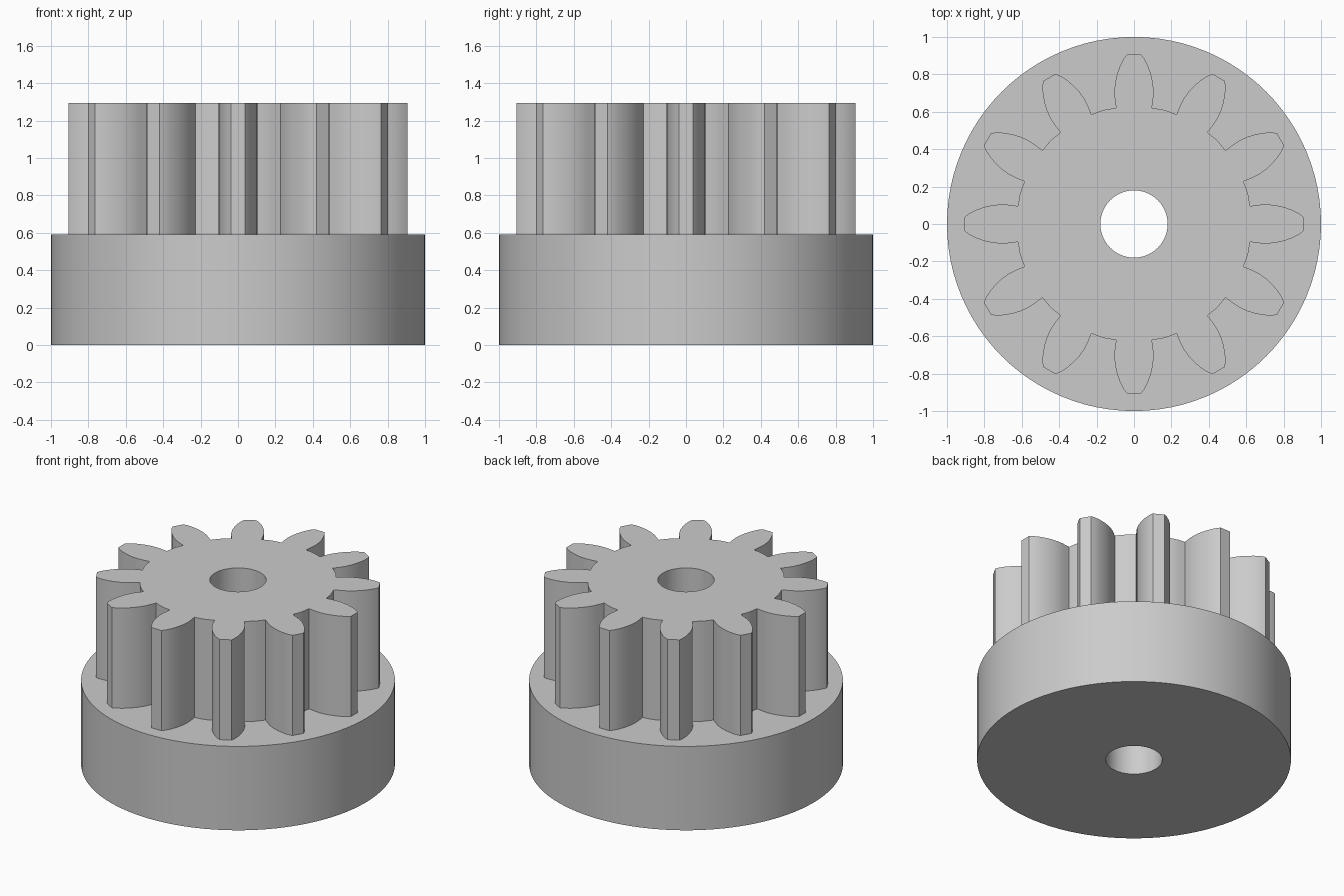
import bpy, bmesh
from math import cos, sin, pi, tau, radians
from mathutils import Matrix, Vector

TEETH = 12
COLLAR_R, BORE_R = 1.0, 0.18
COLLAR_TOP, GEAR_TOP = 0.59, 1.295

cube = bpy.data.objects.get("Cube")
if cube:
    bpy.data.objects.remove(cube, do_unlink=True)

grey = bpy.data.materials.new("plain_grey")
grey.use_nodes = True
grey.diffuse_color = (0.6, 0.6, 0.6, 1)
grey.node_tree.nodes["Principled BSDF"].inputs["Base Color"].default_value = (0.6, 0.6, 0.6, 1)


def circle(radius, count):
    return [Vector((radius * cos(tau * i / count), radius * sin(tau * i / count)))
            for i in range(count)]


def gear_outline():
    # Half of one tooth, root to tip, pointing along +y
    flank = [(0.096, 0.62), (0.099, 0.645), (0.103, 0.675), (0.105, 0.71),
             (0.101, 0.755), (0.091, 0.80), (0.075, 0.845), (0.056, 0.882), (0.038, 0.905)]
    tooth = [Vector(p) for p in flank] + [Vector((-x, y)) for x, y in reversed(flank)]
    # Slightly bowed root land between neighbouring teeth
    for step in (-0.03, 0, 0.03):
        a = pi / 2 + pi / TEETH + step
        tooth.append(Vector((0.63 * cos(a), 0.63 * sin(a))))
    return [Matrix.Rotation(i * tau / TEETH, 2) @ p for i in range(TEETH) for p in tooth]


def add_loop(bm, points, z):
    verts = [bm.verts.new((p.x, p.y, z)) for p in points]
    edges = [bm.edges.new((v, verts[i - 1])) for i, v in enumerate(verts)]
    return verts, edges


def add_wall(bm, low, high):
    for i in range(len(low[0])):
        bm.faces.new((low[0][i - 1], low[0][i], high[0][i], high[0][i - 1]))


def add_cap(bm, outer, inner):
    bmesh.ops.triangle_fill(bm, edges=outer[1] + inner[1], use_beauty=True)


def finish(bm, name):
    bmesh.ops.recalc_face_normals(bm, faces=bm.faces)
    mesh = bpy.data.meshes.new(name)
    bm.to_mesh(mesh)
    bm.free()
    mesh.materials.append(grey)
    obj = bpy.data.objects.new(name, mesh)
    bpy.context.collection.objects.link(obj)
    bpy.ops.object.select_all(action='DESELECT')
    obj.select_set(True)
    bpy.context.view_layer.objects.active = obj
    bpy.ops.object.shade_smooth_by_angle(angle=radians(25))


rim, bore, outline = circle(COLLAR_R, 96), circle(BORE_R, 48), gear_outline()

# Round collar: underside, rim, ledge around the teeth, lower bore
bm = bmesh.new()
rim_low, rim_high = add_loop(bm, rim, 0), add_loop(bm, rim, COLLAR_TOP)
bore_low, bore_mid = add_loop(bm, bore, 0), add_loop(bm, bore, COLLAR_TOP)
add_cap(bm, rim_low, bore_low)
add_cap(bm, rim_high, add_loop(bm, outline, COLLAR_TOP))
add_wall(bm, rim_low, rim_high)
add_wall(bm, bore_low, bore_mid)
finish(bm, "collar")

# Toothed gear: flanks, top face, upper bore
bm = bmesh.new()
teeth_low, teeth_high = add_loop(bm, outline, COLLAR_TOP), add_loop(bm, outline, GEAR_TOP)
bore_mid, bore_high = add_loop(bm, bore, COLLAR_TOP), add_loop(bm, bore, GEAR_TOP)
add_cap(bm, teeth_high, bore_high)
add_wall(bm, teeth_low, teeth_high)
add_wall(bm, bore_mid, bore_high)
finish(bm, "toothed_gear")
